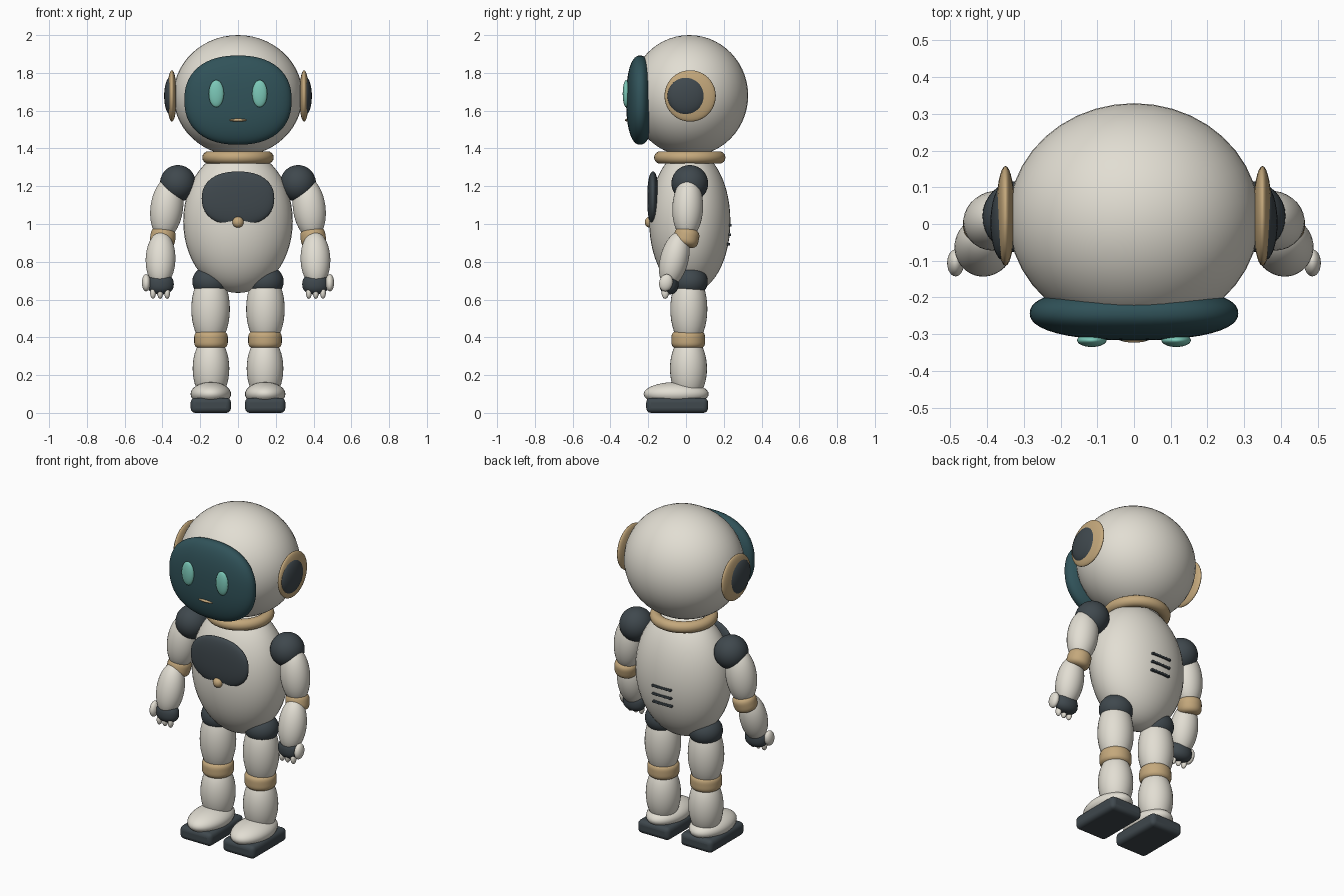
import bpy, bmesh, math
from mathutils import Vector

if "Cube" in bpy.data.objects:
    bpy.data.objects.remove(bpy.data.objects["Cube"])


def mat(name, rgb):
    m = bpy.data.materials.new(name)
    m.diffuse_color = (*rgb, 1)
    m.use_nodes = True
    m.node_tree.nodes["Principled BSDF"].inputs["Base Color"].default_value = m.diffuse_color
    return m


CREAM = mat("cream", (0.76, 0.73, 0.65))
GOLD = mat("bronze", (0.55, 0.39, 0.20))
DARK = mat("charcoal", (0.05, 0.065, 0.075))
VISOR = mat("visor", (0.03, 0.085, 0.10))
GLOW = mat("glow", (0.20, 0.58, 0.48))


def finish(ob, name, material):
    ob.name = name
    ob.data.materials.append(material)
    for p in ob.data.polygons:
        p.use_smooth = True
    return ob


# Ellipsoid with optional squareness: m across local xy, n along local z
def blob(name, loc, radii, material, axis=None, m=2, n=2, seg=32, rings=20):
    bm = bmesh.new()
    bmesh.ops.create_uvsphere(bm, u_segments=seg, v_segments=rings, radius=1)
    q = Vector(axis).to_track_quat('Z', 'Y') if axis else None
    for v in bm.verts:
        x, y, z = (abs(c) for c in v.co)
        k = ((x**m + y**m)**(n / m) + z**n)**(1 / n)
        c = Vector([a * b / k for a, b in zip(v.co, radii)])
        v.co = q @ c if q else c
    me = bpy.data.meshes.new(name)
    bm.to_mesh(me)
    bm.free()
    ob = bpy.data.objects.new(name, me)
    bpy.context.collection.objects.link(ob)
    ob.location = loc
    return finish(ob, name, material)


def box(name, loc, size, material, bevel):
    bpy.ops.mesh.primitive_cube_add(size=1, location=loc)
    ob = bpy.context.object
    for v in ob.data.vertices:
        v.co *= Vector(size)
    b = ob.modifiers.new("bevel", 'BEVEL')
    b.width, b.segments = bevel, 4
    finish(ob, name, material)
    bpy.ops.object.shade_smooth_by_angle()
    return ob


# Head and face
blob("head", (0, 0.017, 1.68), (0.342, 0.312, 0.32), CREAM, seg=40, rings=28)
blob("face_plate", (0, -0.243, 1.656), (0.284, 0.074, 0.236), VISOR, m=2.3, n=2.3, seg=48, rings=32)
blob("mouth", (0, -0.309, 1.55), (0.047, 0.014, 0.008), GOLD)

# Torso
blob("torso", (0, 0.02, 1.015), (0.29, 0.215, 0.38), CREAM, seg=40, rings=28)
blob("chest_panel", (0, -0.175, 1.135), (0.192, 0.03, 0.143), DARK, m=2.3, n=2.3, seg=40)
blob("chest_button", (0, -0.19, 1.01), (0.03, 0.028, 0.03), GOLD)
bpy.ops.mesh.primitive_torus_add(location=(0, 0.02, 1.352), major_radius=0.156, minor_radius=0.033,
                                 major_segments=48, minor_segments=16)
finish(bpy.context.object, "neck_ring", GOLD)
for z, y in ((0.893, 0.225), (0.943, 0.23), (0.993, 0.233)):
    box("back_vent", (0, y, z), (0.13, 0.018, 0.013), DARK, 0.004)

for s, side in ((-1, "right"), (1, "left")):
    def part(name, loc, radii, material, axis=None, **kw):
        ax = (s * axis[0], axis[1], axis[2]) if axis else None
        return blob(f"{side}_{name}", (s * loc[0], loc[1], loc[2]), radii, material, ax, **kw)

    # Eyes and ears
    part("eye", (0.115, -0.317, 1.69), (0.04, 0.018, 0.072), GLOW)
    part("ear_rim", (0.35, 0.022, 1.678), (0.026, 0.136, 0.136), GOLD)
    part("ear_disc", (0.355, 0.003, 1.678), (0.036, 0.103, 0.103), DARK)

    # Arm
    part("shoulder", (0.318, 0.02, 1.215), (0.095, 0.097, 0.097), DARK)
    part("upper_arm", (0.377, 0.009, 1.085), (0.081, 0.087, 0.165), CREAM, (-0.13, 0.04, 1))
    part("elbow", (0.398, 0.002, 0.928), (0.067, 0.067, 0.05), GOLD, (-0.15, 0.2, 1), n=3.5)
    part("forearm", (0.41, -0.062, 0.813), (0.079, 0.075, 0.15), CREAM, (-0.03, 0.25, 1))
    part("hand", (0.41, -0.09, 0.682), (0.07, 0.05, 0.055), DARK, n=2.4)
    part("thumb", (0.486, -0.106, 0.689), (0.023, 0.036, 0.046), CREAM, (0, 0.25, 1))
    for fx in (0.375, 0.412, 0.45):
        part("finger", (fx, -0.11, 0.634), (0.015, 0.019, 0.03), CREAM, seg=16, rings=12)

    # Leg
    part("hip", (0.145, 0.02, 0.695), (0.097, 0.095, 0.085), DARK)
    part("thigh", (0.145, 0.015, 0.55), (0.102, 0.098, 0.2), CREAM)
    part("knee", (0.143, 0.012, 0.387), (0.089, 0.089, 0.05), GOLD, n=4)
    part("shin", (0.143, 0.013, 0.235), (0.097, 0.098, 0.175), CREAM)
    part("foot_top", (0.144, -0.052, 0.1), (0.107, 0.172, 0.063), CREAM)
    box(f"{side}_sole", (s * 0.144, -0.047, 0.04), (0.213, 0.327, 0.08), DARK, 0.025)
